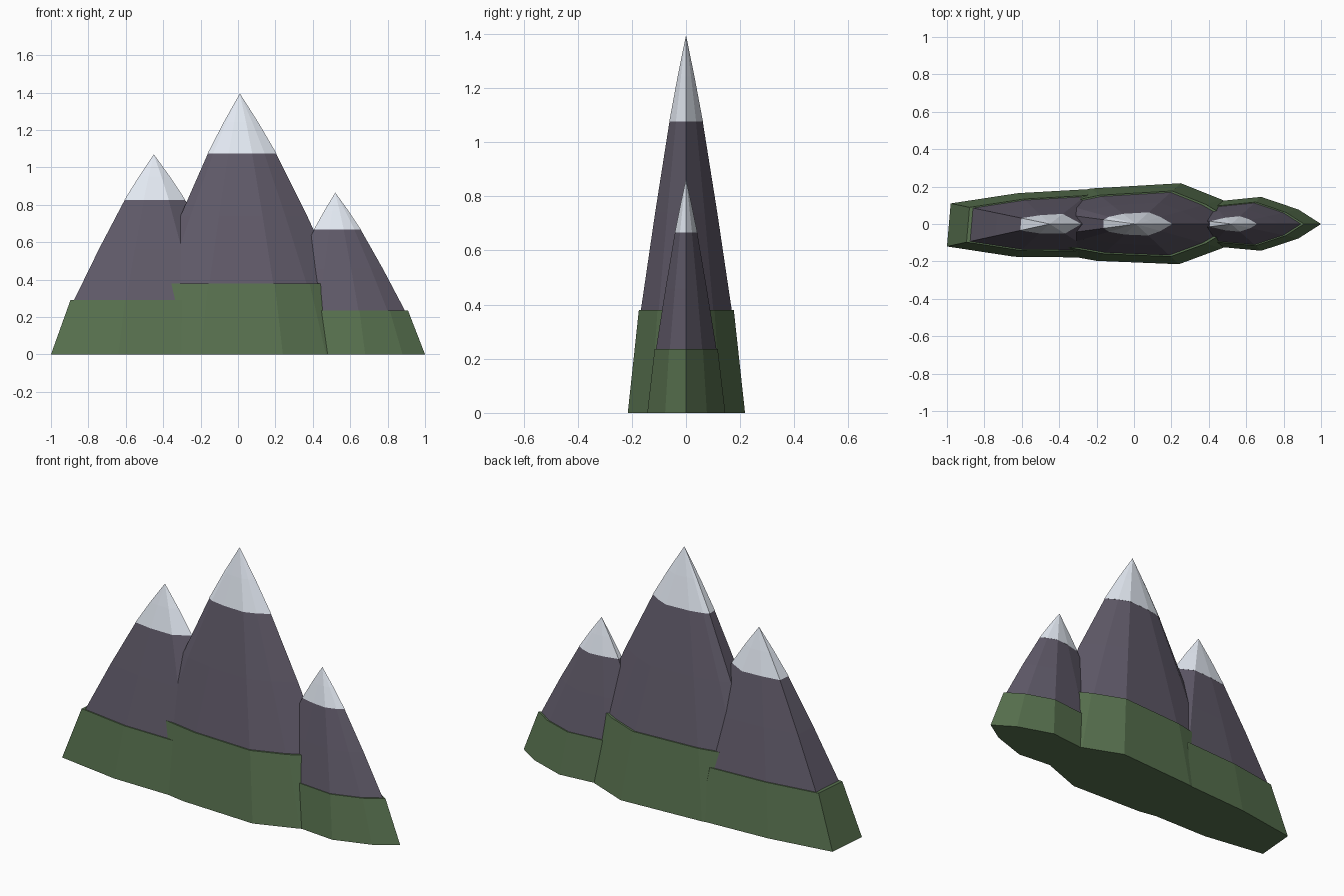
import bpy, bmesh

if "Cube" in bpy.data.objects:
    bpy.data.objects.remove(bpy.data.objects["Cube"])


def material(name, rgb):
    m = bpy.data.materials.new(name)
    m.diffuse_color = (*rgb, 1)
    m.use_nodes = True
    m.node_tree.nodes["Principled BSDF"].inputs["Base Color"].default_value = m.diffuse_color
    return m


GRASS = material("grass", (0.10, 0.17, 0.08))
ROCK = material("rock", (0.12, 0.105, 0.145))
SNOW = material("snow", (0.80, 0.85, 0.93))


def loft(name, x, height, outline, profile, mat):
    """Stack scaled copies of the outline; a scale of 0 closes to a point."""
    bm = bmesh.new()
    prev = None
    for h, s in profile:
        if s == 0:
            tip = bm.verts.new((x, 0, h * height))
            ring = [tip] * len(outline)
        else:
            ring = [bm.verts.new((x + px * s, py * s, h * height)) for px, py in outline]
        if prev is None:
            bm.faces.new(ring[::-1])
        else:
            for i in range(len(ring)):
                j = (i + 1) % len(ring)
                quad = [prev[i], prev[j], ring[j], ring[i]]
                bm.faces.new(quad[:3] if s == 0 else quad)
        prev = ring
    if profile[-1][1] > 0:
        bm.faces.new(prev)
    bmesh.ops.recalc_face_normals(bm, faces=bm.faces)
    me = bpy.data.meshes.new(name)
    bm.to_mesh(me)
    bm.free()
    me.materials.append(mat)
    bpy.context.collection.objects.link(bpy.data.objects.new(name, me))


# Height fraction and width fraction, shared by all three peaks
GRASS_PROFILE = [(0, 1), (0.272, 0.81)]
ROCK_PROFILE = [(0.002, 0.96), (0.272, 0.775), (0.53, 0.53), (0.775, 0.28)]
SNOW_PROFILE = [(0.771, 0.287), (0.89, 0.144), (1, 0)]

# Peak name, x, height and base outline relative to the summit
PEAKS = [
    ("left", -0.45, 1.07, [(0.59, 0), (0.24, 0.188), (-0.17, 0.165), (-0.53, 0.11),
                           (-0.55, -0.12), (-0.19, -0.175), (0.28, -0.18)]),
    ("middle", 0.01, 1.395, [(0.68, 0), (0.46, 0.13), (0.24, 0.218), (-0.24, 0.19),
                             (-0.5, 0.135), (-0.6, 0.08), (-0.6, -0.08), (-0.5, -0.145),
                             (-0.21, -0.197), (0.23, -0.215), (0.46, -0.13)]),
    ("right", 0.52, 0.865, [(0.48, 0), (0.36, 0.077), (0.16, 0.145), (-0.11, 0.118),
                            (-0.4, 0.05), (-0.4, -0.05), (-0.11, -0.118), (0.16, -0.143),
                            (0.36, -0.077)]),
]

for name, x, height, outline in PEAKS:
    loft(name + "_grass_base", x, height, outline, GRASS_PROFILE, GRASS)
    loft(name + "_rock_slope", x, height, outline, ROCK_PROFILE, ROCK)
    loft(name + "_snow_cap", x, height, outline, SNOW_PROFILE, SNOW)
